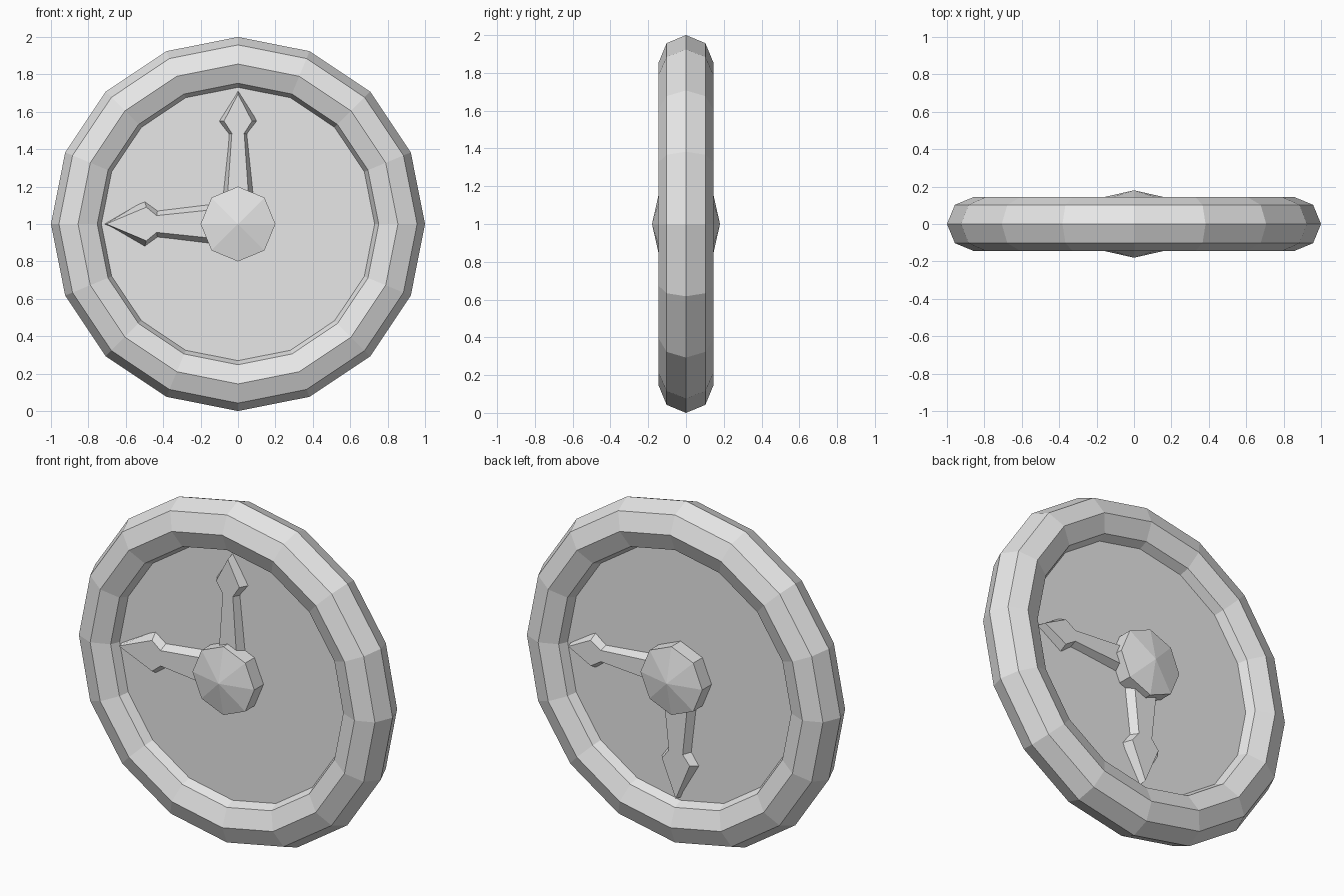
import bpy, bmesh, math
from mathutils import Matrix, Vector

if "Cube" in bpy.data.objects:
    bpy.data.objects.remove(bpy.data.objects["Cube"])

mat = bpy.data.materials.new("plain grey")
mat.diffuse_color = (0.8, 0.8, 0.8, 1)
mat.use_nodes = True
mat.node_tree.nodes["Principled BSDF"].inputs["Base Color"].default_value = mat.diffuse_color

CENTRE = Matrix.Translation((0, 0, 1))
# Half turn that carries the front fittings onto the back
FLIP = Matrix.Rotation(math.pi, 4, Vector((1, 0, 1)))


def finish(name, bm, matrix=CENTRE):
    bmesh.ops.remove_doubles(bm, verts=bm.verts, dist=1e-5)
    bmesh.ops.recalc_face_normals(bm, faces=bm.faces)
    mesh = bpy.data.meshes.new(name)
    bm.to_mesh(mesh)
    bm.free()
    mesh.materials.append(mat)
    ob = bpy.data.objects.new(name, mesh)
    bpy.context.collection.objects.link(ob)
    mesh.transform(matrix)
    return ob


def lathe(name, profile, sides, closed=False, matrix=CENTRE):
    """Spin (radius, y) points around the y axis."""
    bm = bmesh.new()
    rings = []
    for r, y in profile:
        rings.append([bm.verts.new((r * math.sin(2 * math.pi * i / sides), y,
                                    r * math.cos(2 * math.pi * i / sides)))
                      for i in range(sides)])
    pairs = list(zip(rings, rings[1:]))
    if closed:
        pairs.append((rings[-1], rings[0]))
    for a, b in pairs:
        for i in range(sides):
            j = (i + 1) % sides
            bm.faces.new((a[i], a[j], b[j], b[i]))
    if not closed:
        for ring in (rings[0], rings[-1]):
            bm.faces.new(ring)
    return finish(name, bm, matrix)


def hand(name, lower, upper, turn, matrix):
    """Arrow-shaped pointer with sloping sides; half outlines are (length, half width)."""
    bm = bmesh.new()
    loops = []
    for half, y in ((lower, -0.04), (upper, -0.095)):
        outline = half + [(l, -w) for l, w in reversed(half[:-1])]
        loops.append([bm.verts.new((w, y, l)) for l, w in outline])
    n = len(loops[0])
    for loop in loops:
        bm.faces.new(loop)
    for i in range(n):
        j = (i + 1) % n
        bm.faces.new((loops[0][i], loops[0][j], loops[1][j], loops[1][i]))
    return finish(name, bm, matrix @ Matrix.Rotation(turn, 4, 'Y'))


# Rim: octagonal section swept around sixteen sides
section = [(0.855 + 0.145 * math.cos(k * math.pi / 4),
            0.145 * math.sin(k * math.pi / 4)) for k in range(8)]
lathe("rim", section, 16, closed=True)

# Dial plate
lathe("dial_plate", [(0.735, -0.05), (0.735, 0.05)], 16)

# Hub and two hands on each side
for side, m in (("front", CENTRE), ("back", CENTRE @ FLIP)):
    hub = lathe(side + "_hub", [(0.2, -0.03), (0.2, -0.135), (0.0001, -0.18)],
                8, matrix=m)
    hand(side + "_upright_hand",
         [(0.1, 0.09), (0.48, 0.05), (0.55, 0.105), (0.715, 0)],
         [(0.1, 0.06), (0.485, 0.033), (0.55, 0.075), (0.695, 0)], 0, m)
    hand(side + "_level_hand",
         [(0.1, 0.115), (0.43, 0.075), (0.5, 0.125), (0.715, 0)],
         [(0.1, 0.08), (0.435, 0.045), (0.49, 0.09), (0.705, 0)],
         -math.pi / 2, m)
